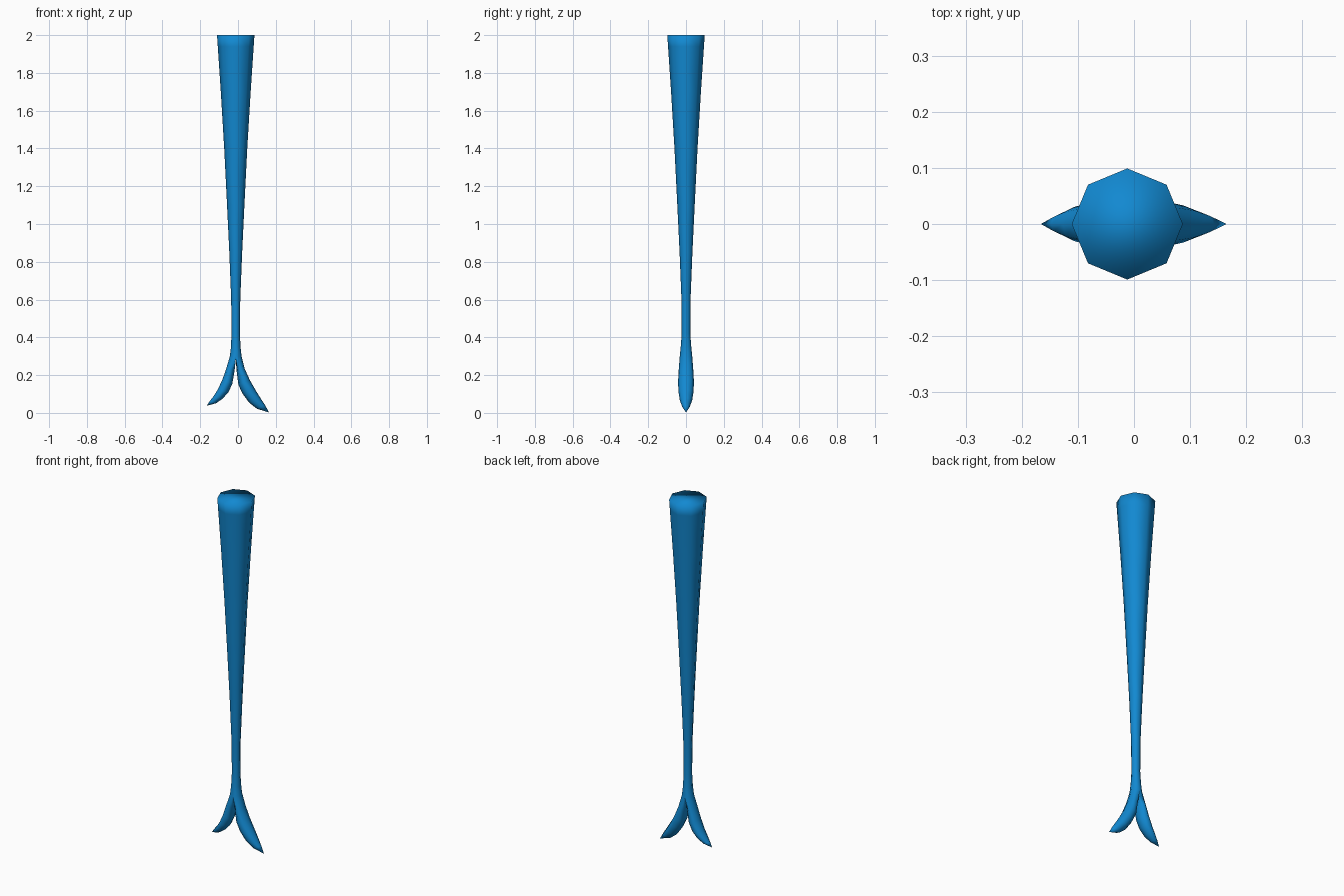
import bpy, bmesh, math
from mathutils import Vector

if "Cube" in bpy.data.objects:
    bpy.data.objects.remove(bpy.data.objects["Cube"])

CX = -0.012   # stem axis

mat = bpy.data.materials.new("blue")
mat.diffuse_color = (0.006, 0.25, 0.64, 1)
mat.use_nodes = True
mat.node_tree.nodes["Principled BSDF"].inputs["Base Color"].default_value = mat.diffuse_color

bm = bmesh.new()


def bridge(a, b):
    """Quads between two closed rings."""
    n = len(a)
    for i in range(n):
        j = (i + 1) % n
        bm.faces.new((a[i], a[j], b[j], b[i]))


# Tapered stem: (height, x radius, y radius)
stem = [(2.0, .099, .099), (1.94, .095, .095), (1.7, .079, .079), (1.4, .061, .061),
        (1.1, .046, .046), (0.85, .034, .034), (0.6, .024, .024), (0.42, .0225, .0225),
        (0.35, .025, .028), (0.30, .031, .033)]
rings = []
for z, rx, ry in stem:
    rings.append([bm.verts.new((CX + rx * math.cos(k * math.pi / 4),
                                ry * math.sin(k * math.pi / 4), z)) for k in range(8)])
for a, b in zip(rings, rings[1:]):
    bridge(a, b)
bm.faces.new(rings[0])

# Shared crotch arch where the stem splits
last = rings[-1]
arch = [bm.verts.new((CX, y, z)) for y, z in ((.021, .285), (0, .28), (-.021, .285))]


def prong(start, sections, tip):
    """Loft from the split ring through (outer xz, inner xz, y half width) to a point."""
    prev = start
    for (ox, oz), (ix, iz), w in sections:
        o, i = Vector((ox, 0, oz)), Vector((ix, 0, iz))
        side = 1 if ox > CX else -1
        ring = []
        for k in range(8):
            a = -math.pi / 2 + k * math.pi / 4
            p = (o + i) / 2 + (o - i) / 2 * math.cos(a)
            p.y = side * w * math.sin(a)
            ring.append(bm.verts.new(p))
        bridge(prev, ring)
        prev = ring
    end = bm.verts.new((tip[0], 0, tip[1]))
    for k in range(8):
        bm.faces.new((prev[k], prev[(k + 1) % 8], end))


# Right prong, long
prong([last[6], last[7], last[0], last[1], last[2]] + arch,
      [((.035, .235), (-.006, .21), .039),
       ((.062, .175), (.002, .15), .042),
       ((.092, .122), (.022, .105), .040),
       ((.118, .08), (.058, .055), .033),
       ((.142, .043), (.10, .022), .020)], (.165, .002))

# Left prong, short
prong([last[2], last[3], last[4], last[5], last[6]] + arch[::-1],
      [((-.062, .235), (-.018, .225), .037),
       ((-.083, .175), (-.03, .155), .040),
       ((-.108, .122), (-.05, .11), .037),
       ((-.128, .09), (-.082, .075), .031),
       ((-.148, .064), (-.116, .051), .018)], (-.166, .038))

bmesh.ops.recalc_face_normals(bm, faces=bm.faces)
for f in bm.faces:
    f.smooth = True
mesh = bpy.data.meshes.new("forked_stem")
bm.to_mesh(mesh)
bm.free()
mesh.materials.append(mat)
bpy.context.collection.objects.link(bpy.data.objects.new("forked_stem", mesh))
